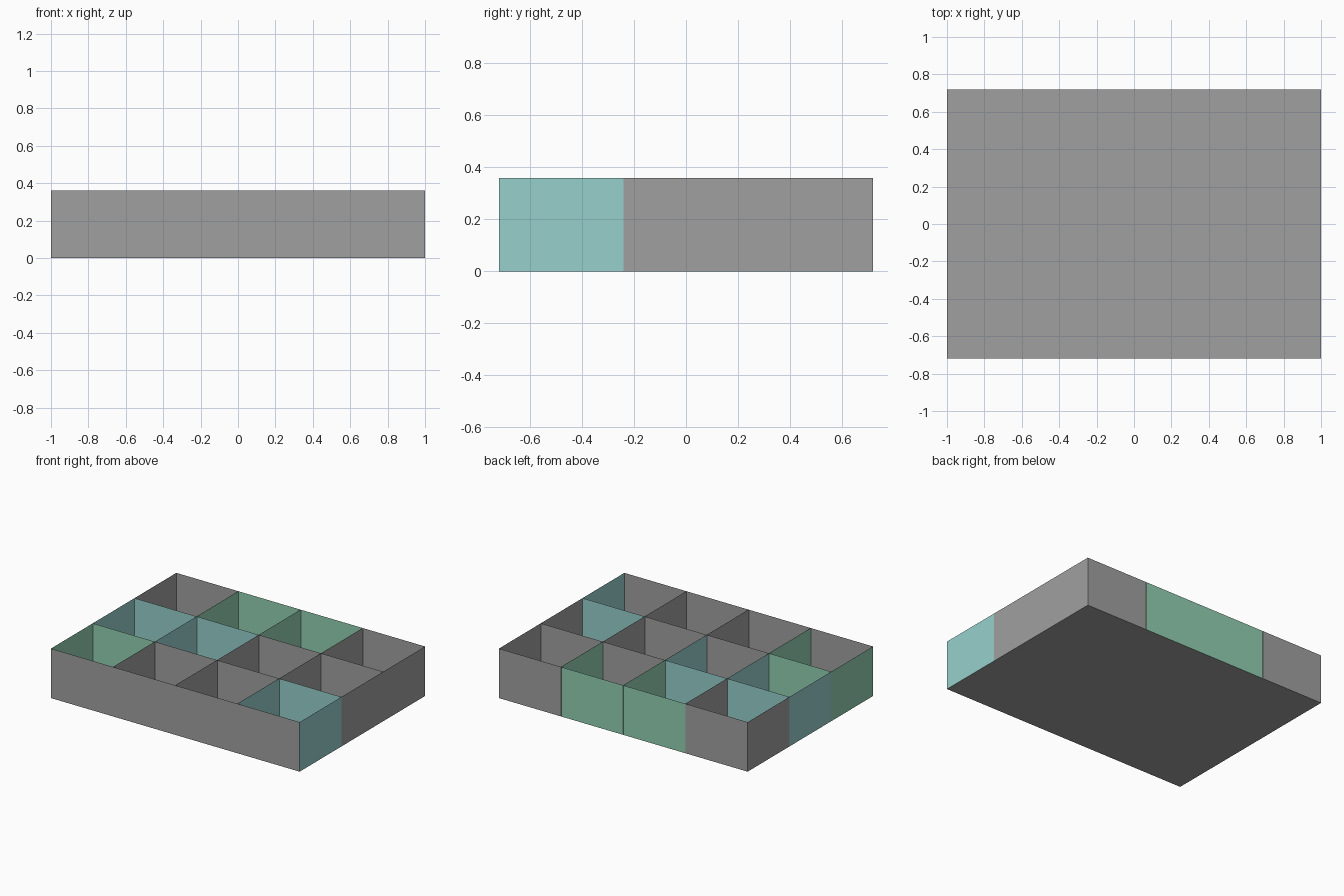
import bpy

if "Cube" in bpy.data.objects:
    bpy.data.objects.remove(bpy.data.objects["Cube"])

# Overall sizes of the sorting tray
W, D, H = 2.0, 1.44, 0.36
COLS, ROWS = 4, 3
CW, CD = W / COLS, D / ROWS
GAP = 0.0012          # tiny separation between back-to-back dividers


def srgb(r, g, b):
    lin = [((c / 255 + 0.055) / 1.055) ** 2.4 for c in (r, g, b)]
    return (*lin, 1.0)


def material(name, rgb):
    m = bpy.data.materials.new(name)
    m.diffuse_color = srgb(*rgb)
    m.use_nodes = True
    m.node_tree.nodes["Principled BSDF"].inputs["Base Color"].default_value = m.diffuse_color
    return m


grey = material("grey", (160, 160, 160))
green = material("soft green", (147, 207, 178))
cyan = material("soft cyan", (151, 208, 204))


def sheet_object(name, quads, mat):
    """Thin sheet part made of separate quads."""
    verts = [v for q in quads for v in q]
    faces = [tuple(range(4 * i, 4 * i + 4)) for i in range(len(quads))]
    mesh = bpy.data.meshes.new(name)
    mesh.from_pydata(verts, [], faces)
    mesh.materials.append(mat)
    ob = bpy.data.objects.new(name, mesh)
    bpy.context.collection.objects.link(ob)
    return ob


def wall(x0, y0, x1, y1):
    """Upright sheet along a line on the floor."""
    return [(x0, y0, 0), (x1, y1, 0), (x1, y1, H), (x0, y0, H)]


# Floor and front wall
x, y = W / 2, D / 2
sheet_object("floor", [[(-x, -y, 0), (-x, y, 0), (x, y, 0), (x, -y, 0)]], grey)
sheet_object("front_wall", [wall(-x, -y, x, -y)], grey)

# Coloured compartments, by (column, row)
tint = {(0, 0): green, (1, 2): green, (2, 2): green,
        (0, 1): cyan, (1, 1): cyan, (3, 0): cyan}

# Each compartment owns its left, right and back walls
for c in range(COLS):
    for r in range(ROWS):
        xl = -x + c * CW + (GAP if c > 0 else 0)
        xr = -x + (c + 1) * CW - (GAP if c < COLS - 1 else 0)
        yf, yb = -y + r * CD, -y + (r + 1) * CD
        quads = [wall(xl, yb, xl, yf), wall(xr, yf, xr, yb), wall(xr, yb, xl, yb)]
        sheet_object(f"compartment_{c + 1}_{r + 1}", quads, tint.get((c, r), grey))
